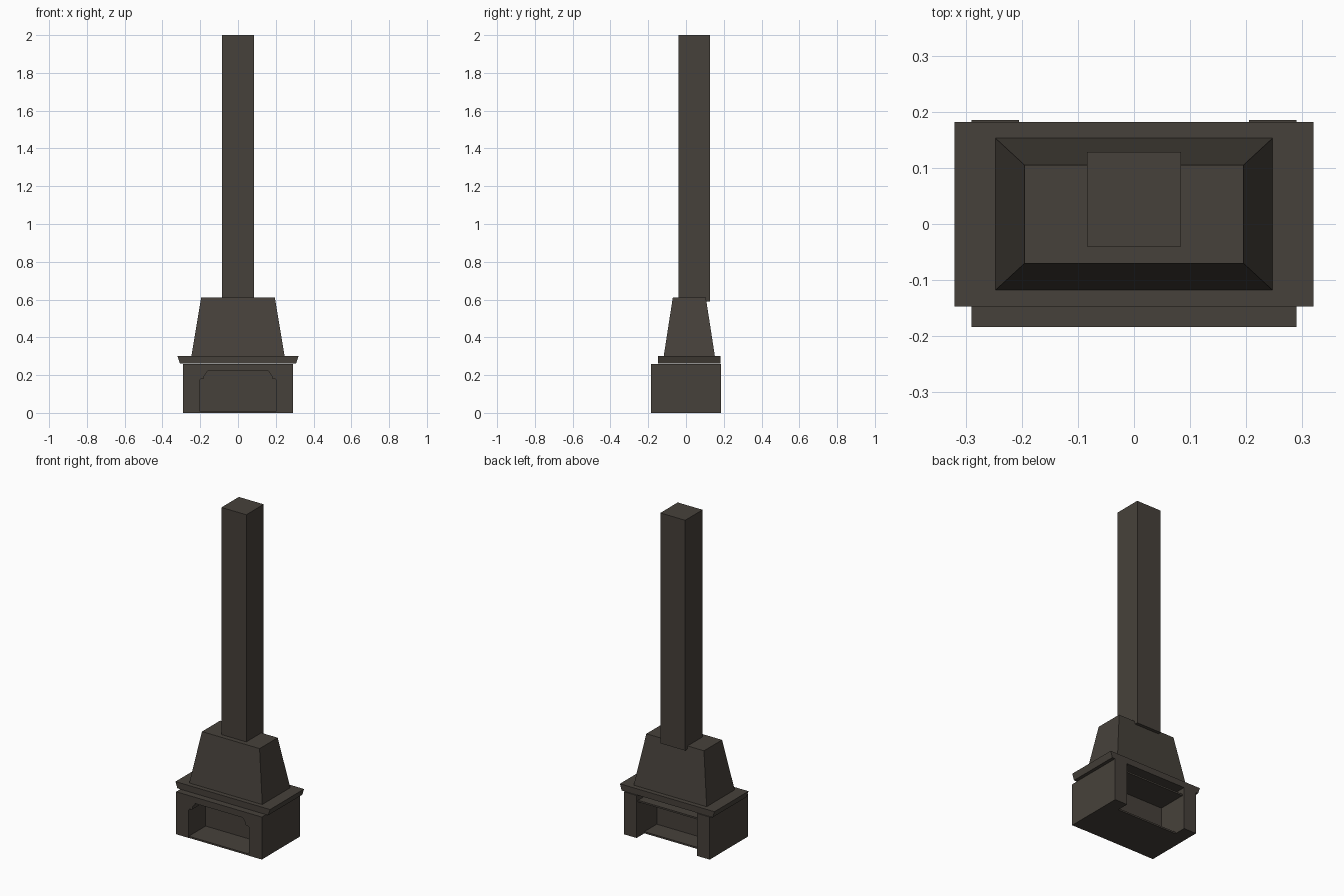
import bpy, bmesh

if "Cube" in bpy.data.objects:
    bpy.data.objects.remove(bpy.data.objects["Cube"])

stone = bpy.data.materials.new("dark_stone")
stone.diffuse_color = (0.062, 0.053, 0.043, 1)
stone.use_nodes = True
stone.node_tree.nodes["Principled BSDF"].inputs["Base Color"].default_value = stone.diffuse_color


def finish(name, bm):
    bmesh.ops.recalc_face_normals(bm, faces=bm.faces)
    mesh = bpy.data.meshes.new(name)
    bm.to_mesh(mesh)
    bm.free()
    mesh.materials.append(stone)
    ob = bpy.data.objects.new(name, mesh)
    bpy.context.collection.objects.link(ob)
    return ob


def frustum(name, low, high, z0, z1):
    """Block between two rectangles given as (x0, x1, y0, y1)."""
    bm = bmesh.new()
    rings = []
    for (x0, x1, y0, y1), z in ((low, z0), (high, z1)):
        rings.append([bm.verts.new((x, y, z)) for x, y in
                      ((x0, y0), (x1, y0), (x1, y1), (x0, y1))])
    a, b = rings
    bm.faces.new(a)
    bm.faces.new(b)
    for i in range(4):
        j = (i + 1) % 4
        bm.faces.new((a[i], a[j], b[j], b[i]))
    return finish(name, bm)


def box(name, x0, x1, y0, y1, z0, z1):
    return frustum(name, (x0, x1, y0, y1), (x0, x1, y0, y1), z0, z1)


def prism(name, outline, y0, y1):
    """Extrude an x-z outline along y."""
    bm = bmesh.new()
    face = bm.faces.new([bm.verts.new((x, y0, z)) for x, z in outline])
    ext = bmesh.ops.extrude_face_region(bm, geom=[face], use_keep_orig=True)
    verts = [g for g in ext["geom"] if isinstance(g, bmesh.types.BMVert)]
    bmesh.ops.translate(bm, verts=verts, vec=(0, y1 - y0, 0))
    return finish(name, bm)


# front surround with shouldered opening, mirrored half profile
half = [(0.16, 0.222), (0.17, 0.208), (0.178, 0.198), (0.182, 0.18),
        (0.2, 0.178), (0.205, 0.17), (0.205, 0.0)]
arch = [(-x, z) for x, z in reversed(half)] + half
prism("front_surround", [(-0.29, 0), (-0.29, 0.26), (0.29, 0.26), (0.29, 0)]
      + arch[::-1], -0.184, -0.02)

# side piers behind the surround
for side, x0, x1 in (("left", -0.29, -0.205), ("right", 0.205, 0.29)):
    box(side + "_pier", x0, x1, -0.02, 0.185, 0, 0.26)

# hearth floor, dividing wall and smoke shelf
box("hearth_floor", -0.205, 0.205, -0.183, 0.11, 0, 0.01)
box("dividing_wall", -0.205, 0.205, -0.02, -0.01, 0.01, 0.26)
box("smoke_shelf", -0.205, 0.205, -0.01, 0.17, 0.215, 0.225)

# mantel with slanted ends
prism("mantel", [(-0.308, 0.262), (0.308, 0.262), (0.32, 0.30), (-0.32, 0.30)],
      -0.147, 0.182)

# tapered hood and chimney
frustum("hood", (-0.247, 0.247, -0.118, 0.153),
        (-0.195, 0.195, -0.07, 0.105), 0.30, 0.61)
box("chimney", -0.084, 0.084, -0.04, 0.128, 0.59, 2.0)
